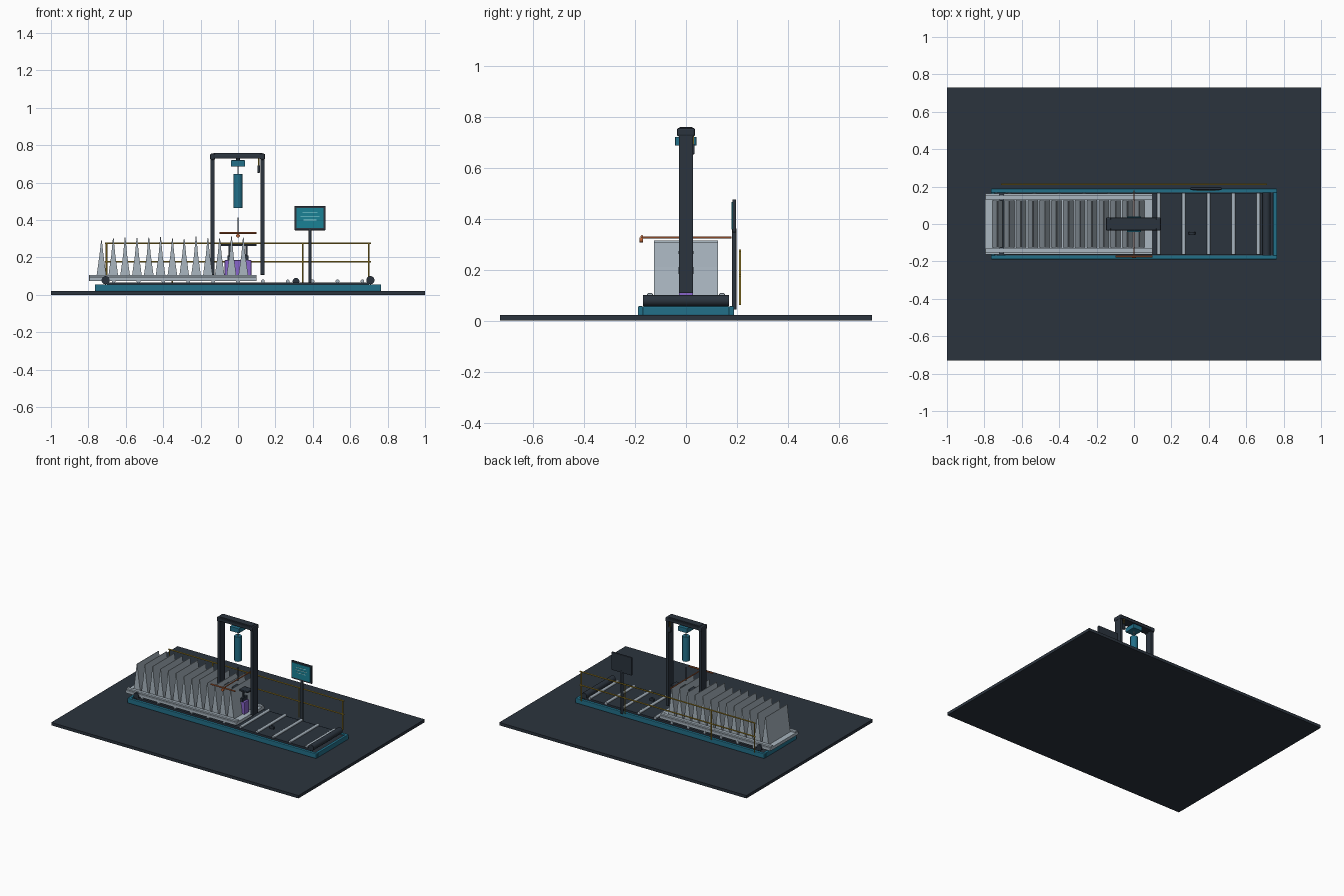
import bpy, bmesh, math, random
from mathutils import Vector

if "Cube" in bpy.data.objects:
    bpy.data.objects.remove(bpy.data.objects["Cube"])

random.seed(3)


def mat(name, r, g, b):
    m = bpy.data.materials.new(name)
    m.diffuse_color = (r, g, b, 1)
    m.use_nodes = True
    m.node_tree.nodes["Principled BSDF"].inputs["Base Color"].default_value = m.diffuse_color
    return m


DARK = mat("dark", 0.024, 0.034, 0.048)
TEAL = mat("teal", 0.016, 0.16, 0.25)
SCREEN = mat("screen", 0.01, 0.22, 0.30)
GREY = mat("steel", 0.40, 0.47, 0.53)
YELLOW = mat("yellow", 0.45, 0.30, 0.03)
ORANGE = mat("orange", 0.50, 0.13, 0.04)
PURPLE = mat("purple", 0.25, 0.13, 0.60)
LIGHT = mat("light", 0.35, 0.75, 0.80)


def finish(name, bm, m, smooth=False):
    bmesh.ops.recalc_face_normals(bm, faces=bm.faces)
    me = bpy.data.meshes.new(name)
    bm.to_mesh(me)
    bm.free()
    ob = bpy.data.objects.new(name, me)
    bpy.context.collection.objects.link(ob)
    me.materials.append(m)
    if smooth:
        bpy.context.view_layer.objects.active = ob
        ob.select_set(True)
        bpy.ops.object.shade_smooth_by_angle(angle=math.radians(40))
        ob.select_set(False)
    return ob


def box(name, x, y, z, m, bevel=0.0):
    """Box from (min, max) ranges on each axis."""
    bm = bmesh.new()
    bmesh.ops.create_cube(bm, size=1)
    for v in bm.verts:
        v.co = [(r[0] + r[1]) / 2 + c * (r[1] - r[0]) for r, c in zip((x, y, z), v.co)]
    if bevel:
        bmesh.ops.bevel(bm, geom=bm.edges[:], offset=bevel, segments=2, profile=0.5, affect='EDGES')
    return finish(name, bm, m)


def rod(name, a, b, r, m, sides=16):
    """Cylinder between two points."""
    a, b = Vector(a), Vector(b)
    bm = bmesh.new()
    bmesh.ops.create_cone(bm, cap_ends=True, segments=sides, radius1=r, radius2=r, depth=(b - a).length)
    q = Vector((0, 0, 1)).rotation_difference((b - a).normalized())
    for v in bm.verts:
        v.co = q @ v.co + (a + b) / 2
    return finish(name, bm, m, True)


def prism(name, pts, y0, y1, m):
    """Extrude an xz profile along y."""
    bm = bmesh.new()
    f = bm.faces.new([bm.verts.new((x, y0, z)) for x, z in pts])
    g = bmesh.ops.extrude_face_region(bm, geom=[f])["geom"]
    for v in g:
        if isinstance(v, bmesh.types.BMVert):
            v.co.y = y1
    return finish(name, bm, m)


# floor slab and conveyor base
box("floor_slab", (-1, 1), (-0.73, 0.73), (0, 0.021), DARK)
box("base_deck", (-0.75, 0.75), (-0.172, 0.172), (0.02, 0.048), DARK)
for s, n in ((-1, "front"), (1, "back")):
    box("base_rim_" + n, (-0.765, 0.765), sorted((s * 0.168, s * 0.189)), (0.02, 0.056), TEAL, 0.004)
for s, n in ((-1, "left"), (1, "right")):
    box("base_rim_" + n, sorted((s * 0.744, s * 0.765)), (-0.17, 0.17), (0.02, 0.056), TEAL, 0.004)
    rod("end_drum_" + n, (s * 0.708, -0.168, 0.078), (s * 0.708, 0.168, 0.078), 0.022, DARK, 24)
box("conveyor_belt", (-0.70, 0.70), (-0.165, 0.165), (0.048, 0.067), DARK)

# conveyor rollers
for i in range(11):
    x = -0.665 + i * 0.133
    rod("roller", (x, -0.162, 0.072), (x, 0.166, 0.072), 0.010, GREY)

# carriage with side rails
box("carriage_plate", (-0.796, 0.10), (-0.15, 0.15), (0.074, 0.096), GREY)
for s in (-1, 1):
    box("carriage_side", (-0.796, 0.10), sorted((s * 0.135, s * 0.163)), (0.074, 0.095), GREY, 0.003)
    box("carriage_rail", (-0.796, 0.10), sorted((s * 0.130, s * 0.152)), (0.094, 0.107), GREY, 0.003)

# wedge-shaped upright fins
for i in range(13):
    x = -0.73 + i * 0.0632
    t = 0.290 if i == 0 else 0.305 + random.uniform(-0.006, 0.008)
    prism("fin", [(x - 0.027, 0.095), (x + 0.027, 0.095), (x + 0.011, 0.21),
                  (x + 0.002, t), (x - 0.002, t), (x - 0.011, 0.21)], -0.126, 0.126, GREY)

# clamp among the last fins
box("clamp_core", (-0.072, 0.072), (-0.028, 0.028), (0.096, 0.185), PURPLE, 0.004)
for s in (-1, 1):
    box("clamp_bracket", (s * 0.045 - 0.012, s * 0.045 + 0.012), (-0.03, 0.03), (0.183, 0.21), DARK)
    rod("clamp_pin", (s * 0.045, 0, 0.20), (s * 0.045, 0, 0.265), 0.006, DARK, 12)
box("clamp_plate", (-0.092, 0.10), (-0.03, 0.03), (0.260, 0.272), DARK, 0.002)

# gantry
for x, n in ((-0.136, "left"), (0.131, "right")):
    box("gantry_post_" + n, (x - 0.011, x + 0.011), (-0.028, 0.028), (0.107, 0.735), DARK, 0.002)
    box("gantry_cap_" + n, (x - 0.014, x + 0.014), (-0.036, 0.036), (0.722, 0.755), DARK, 0.008)
box("gantry_beam", (-0.145, 0.142), (-0.034, 0.034), (0.728, 0.750), DARK, 0.004)
box("beam_top_strip", (-0.13, 0.13), (-0.025, 0.025), (0.748, 0.758), DARK)

# hanging actuator
box("actuator_mount", (-0.037, 0.037), (-0.043, 0.041), (0.686, 0.720), TEAL, 0.003)
rod("mount_pin", (0, 0, 0.715), (0, 0, 0.732), 0.012, DARK)
rod("actuator_link", (0, 0, 0.64), (0, 0, 0.69), 0.004, GREY, 12)
rod("actuator_cylinder", (0, 0, 0.465), (0, 0, 0.645), 0.025, TEAL, 24)
rod("probe_rod", (0, 0, 0.315), (0, 0, 0.412), 0.004, DARK, 12)

# cross handle
rod("handle_shaft", (0, -0.175, 0.326), (0, 0.178, 0.326), 0.004, ORANGE, 12)
rod("handle_bar", (-0.098, -0.173, 0.330), (0.098, -0.173, 0.330), 0.005, ORANGE, 12)
rod("handle_knob", (0, -0.182, 0.316), (0, -0.168, 0.316), 0.010, ORANGE)

# pendant control under the beam
rod("pendant_cord", (0.110, 0.028, 0.69), (0.110, 0.028, 0.73), 0.004, YELLOW, 10)
box("pendant", (0.103, 0.117), (0.020, 0.034), (0.652, 0.692), DARK, 0.002)

# stop button on the belt
rod("stop_button", (0.31, -0.056, 0.072), (0.31, -0.044, 0.072), 0.018, DARK, 20)

# display panel on a pole
rod("display_pole", (0.385, 0.189, 0.044), (0.385, 0.189, 0.36), 0.009, DARK)
box("display_case", (0.302, 0.468), (0.182, 0.197), (0.345, 0.475), DARK, 0.004)
box("display_screen", (0.312, 0.458), (0.179, 0.184), (0.357, 0.465), SCREEN)
for z, w in ((0.437, 0.04), (0.418, 0.05), (0.398, 0.035)):
    box("display_bar", (0.385 - w, 0.385 + w), (0.1775, 0.18), (z, z + 0.004), LIGHT)

# guard rail at the back
for z in (0.176, 0.275):
    rod("guard_rail", (-0.71, 0.212, z), (0.71, 0.212, z), 0.0045, YELLOW, 10)
for x in (-0.703, -0.352, 0.346, 0.699):
    rod("guard_post", (x, 0.212, 0.06), (x, 0.212, 0.275), 0.0045, YELLOW, 10)
